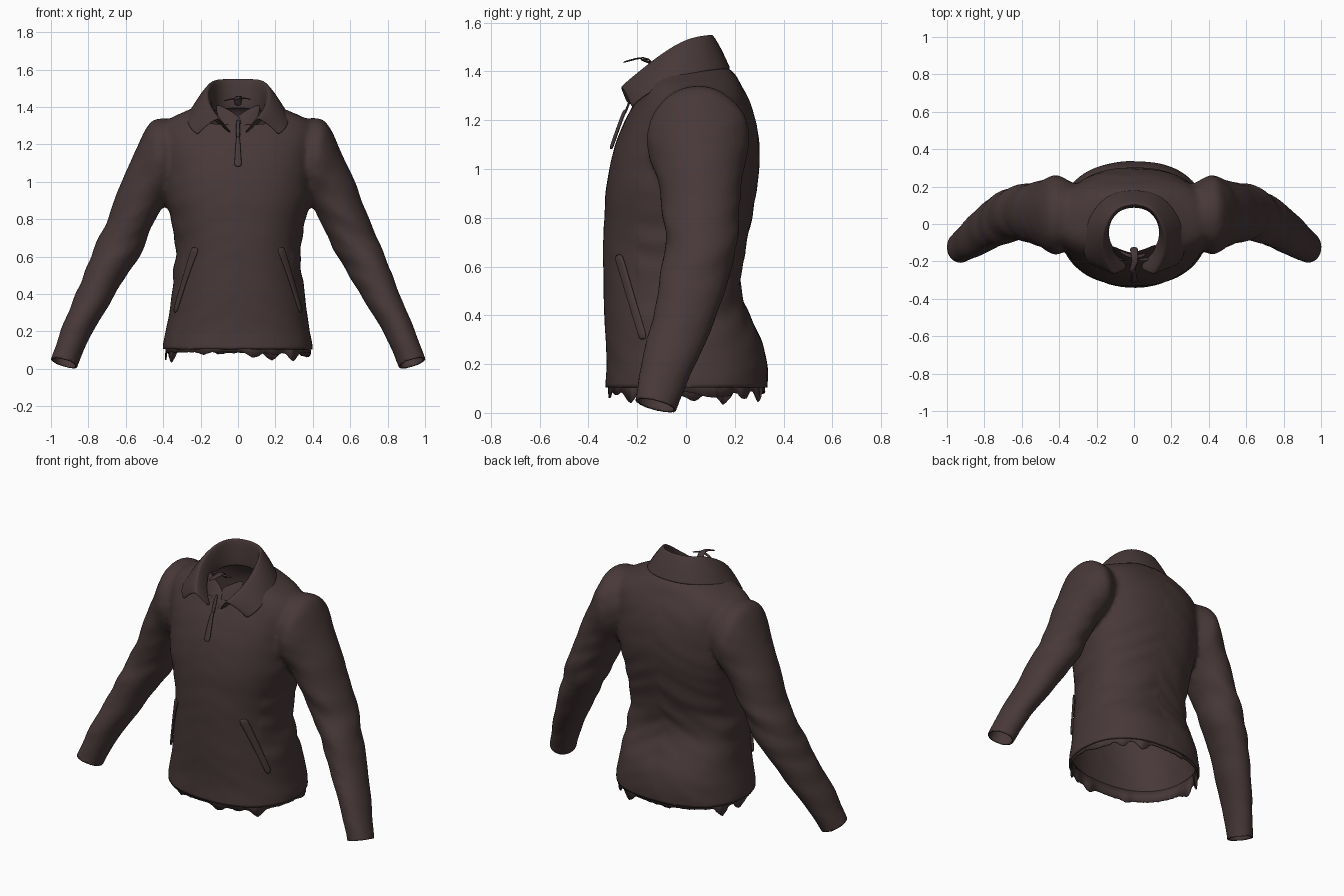
import bpy, bmesh, math
from mathutils import Vector, noise

if "Cube" in bpy.data.objects:
    bpy.data.objects.remove(bpy.data.objects["Cube"])

cloth = bpy.data.materials.new("dark brown cloth")
cloth.diffuse_color = (0.065, 0.040, 0.040, 1)
cloth.use_nodes = True
cloth.node_tree.nodes["Principled BSDF"].inputs["Base Color"].default_value = cloth.diffuse_color


def resample(rows, n):
    """Smooth spline through rows of numbers."""
    out = []
    for i in range(len(rows) - 1):
        a, b, c, d = (rows[min(max(i + k, 0), len(rows) - 1)] for k in (-1, 0, 1, 2))
        for s in range(n):
            t = s / n
            out.append([0.5 * (2 * q + (r - p) * t + (2 * p - 5 * q + 4 * r - u) * t * t
                        + (3 * q - p - 3 * r + u) * t ** 3) for p, q, r, u in zip(a, b, c, d)])
    return out + [list(rows[-1])]


def loft(bm, rings, closed=True, caps=True):
    vs = [[bm.verts.new(p) for p in r] for r in rings]
    n = len(vs[0])
    for a, b in zip(vs, vs[1:]):
        for i in range(n if closed else n - 1):
            j = (i + 1) % n
            bm.faces.new((a[i], a[j], b[j], b[i]))
    if caps:
        bm.faces.new(vs[0])
        bm.faces.new(vs[-1])


def make(name, bm):
    bmesh.ops.recalc_face_normals(bm, faces=bm.faces)
    me = bpy.data.meshes.new(name)
    bm.to_mesh(me)
    bm.free()
    ob = bpy.data.objects.new(name, me)
    bpy.context.collection.objects.link(ob)
    me.materials.append(cloth)
    return ob


def smooth(ob, angle=50):
    bpy.ops.object.select_all(action='DESELECT')
    ob.select_set(True)
    bpy.context.view_layer.objects.active = ob
    bpy.ops.object.shade_smooth_by_angle(angle=math.radians(angle))


def sheet(name, rows, thick=0.01, levels=2, offset=0.0):
    """Cloth piece from a small grid of points."""
    bm = bmesh.new()
    loft(bm, rows, closed=False, caps=False)
    ob = make(name, bm)
    m = ob.modifiers.new("thickness", 'SOLIDIFY')
    m.thickness, m.offset = thick, offset
    if levels:
        m = ob.modifiers.new("soften", 'SUBSURF')
        m.levels = m.render_levels = levels
    smooth(ob, 60)
    return ob


# Torso sections: height, half width, front depth, back depth
TORSO = [(.04, .40, .33, .33), (.12, .40, .33, .335), (.2, .387, .325, .333), (.3, .37, .33, .31),
         (.4, .355, .335, .26), (.5, .343, .338, .225), (.6, .335, .34, .23), (.7, .34, .34, .25),
         (.8, .36, .335, .27), (.9, .385, .33, .288), (1.0, .395, .315, .30), (1.1, .40, .29, .30),
         (1.2, .41, .25, .285), (1.28, .41, .205, .26), (1.34, .36, .175, .23),
         (1.39, .25, .15, .20), (1.43, .17, .14, .15), (1.47, .14, .13, .12)]
# Sleeve sections: outer x, z, inner x, z, centre y, half depth, tilt
SLEEVE = [(.30, 1.33, .28, 1.0, .05, .15, 0), (.44, 1.338, .36, .93, .05, .21, 0),
          (.505, 1.26, .385, .90, .05, .205, 0), (.565, 1.13, .41, .85, .055, .18, 0),
          (.645, .95, .47, .73, .06, .16, 0), (.715, .76, .53, .60, .06, .148, 0),
          (.77, .64, .595, .50, .04, .142, 0), (.855, .43, .695, .33, -.01, .13, 0),
          (.93, .25, .785, .18, -.07, .112, -.01), (1.003, .052, .857, .012, -.125, .085, -.02),
          (1.02, .0, .875, -.04, -.14, .085, -.02)]
POW = 2.3


def torso_ring(z, hx, f, b, n=64, scale=1.0):
    ring = []
    for i in range(n):
        c, s = math.cos(i * math.tau / n), math.sin(i * math.tau / n)
        x = math.copysign(abs(c) ** (2 / POW), c) * hx * scale
        y = math.copysign(abs(s) ** (2 / POW), s) * (b if s > 0 else f) * scale
        ring.append(Vector((x, y, z)))
    return ring


def torso_x(y, z):
    for a, b in zip(TORSO, TORSO[1:]):
        if a[0] <= z <= b[0]:
            t = (z - a[0]) / (b[0] - a[0])
            hx, f = a[1] + (b[1] - a[1]) * t, a[2] + (b[2] - a[2]) * t
            return hx * (1 - (abs(y) / f) ** POW) ** (1 / POW)


# Jacket body: torso and both sleeves fused into one skin
bm = bmesh.new()
loft(bm, [torso_ring(*r) for r in resample(TORSO, 3)])
for sx in (1, -1):
    rings = []
    for ox, oz, ix, iz, yc, d, tilt in resample(SLEEVE, 4):
        ring = []
        for i in range(32):
            c, s = math.cos(i * math.tau / 32), math.sin(i * math.tau / 32)
            ring.append((sx * ((ox + ix) / 2 + c * (ox - ix) / 2), yc + s * d,
                         (oz + iz) / 2 + c * (oz - iz) / 2 + s * tilt))
        rings.append(ring)
    loft(bm, rings)
jacket = make("jacket_body", bm)
m = jacket.modifiers.new("fuse", 'REMESH')
m.mode, m.voxel_size = 'VOXEL', 0.016
m = jacket.modifiers.new("relax", 'SMOOTH')
m.factor, m.iterations = 0.5, 5
bpy.context.view_layer.update()
fused = bpy.data.meshes.new_from_object(jacket.evaluated_get(bpy.context.evaluated_depsgraph_get()))
jacket.modifiers.clear()

bm = bmesh.new()
bm.from_mesh(fused)


def trim(point, normal, keep):
    faces = [f for f in bm.faces if keep(f.calc_center_median())]
    geom = set(faces) | {e for f in faces for e in f.edges} | {v for f in faces for v in f.verts}
    bmesh.ops.bisect_plane(bm, geom=list(geom), dist=1e-5, plane_co=point,
                           plane_no=normal, clear_outer=True)


# Open the hem, neck and cuffs
trim((0, 0, .105), (0, 0, -1), lambda p: abs(p.x) < .6 and p.z < .3)
trim((0, 0, 1.415), (0, -.5, .87), lambda p: abs(p.x) < .2 and p.z > 1.15)
for sx in (1, -1):
    trim((sx * .93, -.125, .032), (sx * .0016, -.00135, -.0054),
         lambda p: p.x * sx > .75 and p.z < .2)
# Cloth folds, strongest at waist, elbows and lower back
bm.normal_update()
moves = []
for v in bm.verts:
    x, y, z = v.co
    arm = abs(x) > .42
    amp = .004 + .008 * math.exp(-((z - (.68 if arm else .55)) / .2) ** 2)
    if not arm and y < -.2:
        amp = .002
    k = noise.noise((abs(x) * 4, y * 4 + (3 if x > 0 else 0), z * 13 + abs(x) * 6))
    moves.append((v, v.normal * amp * k))
for v, d in moves:
    v.co += d
bm.to_mesh(jacket.data)
bm.free()
m = jacket.modifiers.new("thickness", 'SOLIDIFY')
m.thickness, m.offset = 0.01, -1
smooth(jacket)

# Frayed lining hanging under the hem
bm = bmesh.new()
top = torso_ring(.16, .385, .318, .322, 160)
low = torso_ring(.09, .39, .32, .325, 160)
for i, p in enumerate(low):
    p.z -= .045 * max(0, noise.noise((i * .16, 2.5, 0)) * 1.6) + .01 * abs(noise.noise((i * .6, 7, 0)))
loft(bm, [top, low], caps=False)
lining = make("hem_lining", bm)
lining.modifiers.new("thickness", 'SOLIDIFY').thickness = .006
smooth(lining)

# Turn-down collar: stand base, fold and leaf edge, from centre back to front tip
COLLAR = [((0, .10, 1.39), (0, .105, 1.552), (0, .188, 1.41)),
          ((.10, .07, 1.385), (.09, .09, 1.552), (.16, .155, 1.41)),
          ((.145, -.02, 1.37), (.145, .005, 1.54), (.25, .02, 1.395)),
          ((.13, -.10, 1.33), (.17, -.10, 1.475), (.27, -.09, 1.345)),
          ((.085, -.165, 1.29), (.15, -.19, 1.40), (.267, -.185, 1.295)),
          ((.02, -.235, 1.245), (.10, -.272, 1.335), (.217, -.222, 1.25))]
half = []
for base, fold, edge in COLLAR:
    b, f, e = Vector(base), Vector(fold), Vector(edge)
    out = (e - f).normalized() * .02
    half.append([b, b.lerp(f, .6), f, f + out + Vector((0, 0, .008)),
                 f.lerp(e, .55) + Vector((0, 0, .012)), f.lerp(e, .93), e])
flip = [[Vector((-p.x, p.y, p.z)) for p in r] for r in half[:0:-1]]
sheet("collar", flip + half, .012)

# Inner placket closing the front of the neck, as two crossing flaps
for sx in (1, -1):
    gap = .004 * sx
    sheet("neck_placket", [[(sx * x, y + gap, z) for x, y, z in row] for row in (
        ((.13, -.10, 1.43), (.07, -.135, 1.40), (-.02, -.155, 1.35)),
        ((.11, -.15, 1.34), (.05, -.18, 1.32), (-.02, -.195, 1.29)),
        ((.07, -.20, 1.24), (.03, -.225, 1.23), (-.02, -.235, 1.22)))], .006)

# Zip tape, pull tab and its slider
sheet("zip_tape", [[(x, y, z) for x in (-.012, .012)] for y, z in
                   ((-.205, 1.34), (-.235, 1.27), (-.252, 1.22))], .01, 1)
sheet("pull_tab", [[(-w, y, z), (w, y, z)] for w, y, z in
                   ((.008, -.247, 1.245), (.013, -.26, 1.22), (.021, -.302, 1.10),
                    (.021, -.309, 1.08))], .016, 2)

# Loose tape ends above the collar opening
sheet("loose_tape", [[(x - w, y, z), (x + w, y, z)] for x, w, y, z in
                     ((.0, .03, -.12, 1.40), (.0, .02, -.15, 1.46), (.01, .02, -.20, 1.455),
                      (-.02, .015, -.265, 1.435))], .008, 1)
sheet("loose_tape_cross", [[(x, y - .012, z), (x, y + .012, z)] for x, y, z in
                           ((-.085, -.14, 1.43), (0, -.19, 1.455), (.075, -.155, 1.44))], .008, 1)

# Slanted pocket welts laid on the body
for sx in (1, -1):
    rows = []
    for i in range(9):
        t = i / 8
        z, y = .65 - .35 * t, -.275 + .105 * t
        rows.append([(sx * (torso_x(y + o, z + o * .3) + .006), y + o - .004, z + o * .3)
                     for o in (-.016, 0, .016)])
    sheet("pocket_welt", rows, .014, 1)
